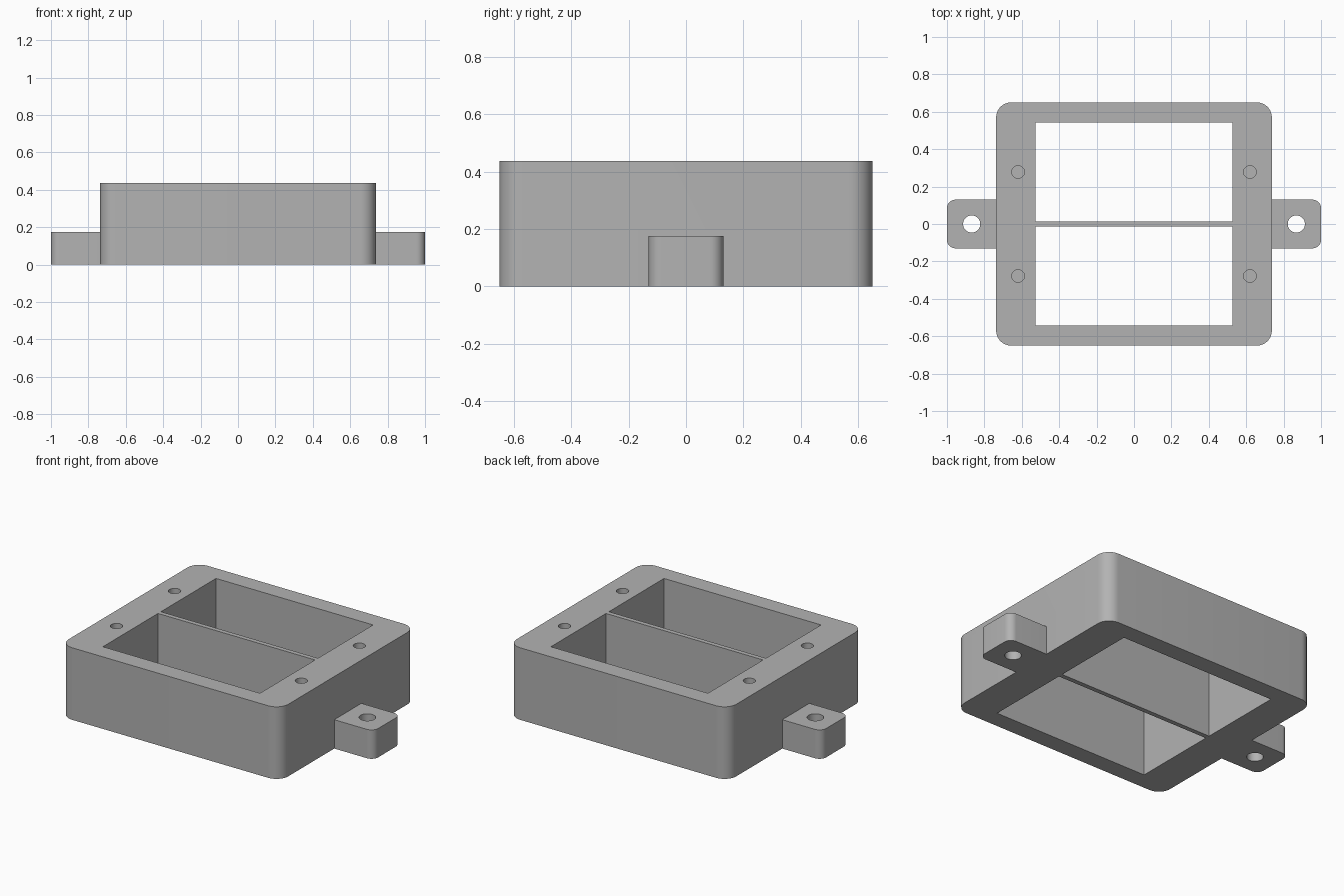
import bpy, bmesh, math

cube = bpy.data.objects.get("Cube")
if cube:
    bpy.data.objects.remove(cube, do_unlink=True)

HALF_X, HALF_Y, HEIGHT = 0.737, 0.65, 0.437
EAR_HALF_Y, EAR_HEIGHT = 0.13, 0.175

grey = bpy.data.materials.new("plain grey")
grey.use_nodes = True
colour = (0.45, 0.45, 0.45, 1)
grey.diffuse_color = colour
grey.node_tree.nodes["Principled BSDF"].inputs["Base Color"].default_value = colour


def prism(name, outline, z0, z1):
    """Extrude a flat outline from z0 to z1."""
    bm = bmesh.new()
    face = bm.faces.new([bm.verts.new((x, y, z0)) for x, y in outline])
    out = bmesh.ops.extrude_face_region(bm, geom=[face])
    top = [v for v in out["geom"] if isinstance(v, bmesh.types.BMVert)]
    bmesh.ops.translate(bm, verts=top, vec=(0, 0, z1 - z0))
    bmesh.ops.recalc_face_normals(bm, faces=bm.faces)
    mesh = bpy.data.meshes.new(name)
    bm.to_mesh(mesh)
    bm.free()
    mesh.materials.append(grey)
    obj = bpy.data.objects.new(name, mesh)
    bpy.context.collection.objects.link(obj)
    return obj


def rectangle(x0, x1, y0, y1, radius=0, steps=10):
    """Rectangle outline, with rounded corners if a radius is given."""
    corners = [(x1, y1), (x0, y1), (x0, y0), (x1, y0)]
    if not radius:
        return corners
    points = []
    for i, (x, y) in enumerate(corners):
        cx = x - math.copysign(radius, x - (x0 + x1) / 2)
        cy = y - math.copysign(radius, y - (y0 + y1) / 2)
        for k in range(steps + 1):
            a = (i + k / steps) * math.pi / 2
            points.append((cx + radius * math.cos(a), cy + radius * math.sin(a)))
    return points


def circle(cx, cy, radius, sides=40):
    return [(cx + radius * math.cos(math.tau * i / sides),
             cy + radius * math.sin(math.tau * i / sides)) for i in range(sides)]


def combine(target, tool, operation):
    """Apply a boolean and discard the tool."""
    tool.hide_render = True
    bpy.context.view_layer.objects.active = target
    mod = target.modifiers.new("boolean", "BOOLEAN")
    mod.operation, mod.solver, mod.object = operation, "EXACT", tool
    bpy.ops.object.modifier_apply(modifier=mod.name)
    bpy.data.objects.remove(tool, do_unlink=True)


# Rounded body
frame = prism("housing_frame", rectangle(-HALF_X, HALF_X, -HALF_Y, HALF_Y, 0.08), 0, HEIGHT)

# Mounting ears on both sides, each with a through hole
for side in (-1, 1):
    x0, x1 = sorted((side * 0.64, side))
    ear = prism("ear", rectangle(x0, x1, -EAR_HALF_Y, EAR_HALF_Y, 0.045), 0, EAR_HEIGHT)
    combine(frame, ear, "UNION")
    combine(frame, prism("ear_hole", circle(side * 0.868, 0, 0.046), -0.1, 0.3), "DIFFERENCE")

# Two openings, leaving a thin partition between them
for y0, y1 in ((0.014, 0.542), (-0.542, -0.014)):
    combine(frame, prism("opening", rectangle(-0.527, 0.527, y0, y1), -0.1, 0.6), "DIFFERENCE")

# Blind screw holes in the top rim
for x in (-0.62, 0.62):
    for y in (-0.278, 0.278):
        combine(frame, prism("screw_hole", circle(x, y, 0.034), 0.2, 0.6), "DIFFERENCE")

bpy.ops.object.select_all(action="DESELECT")
frame.select_set(True)
bpy.context.view_layer.objects.active = frame
bpy.ops.object.shade_smooth_by_angle(angle=math.radians(30))
